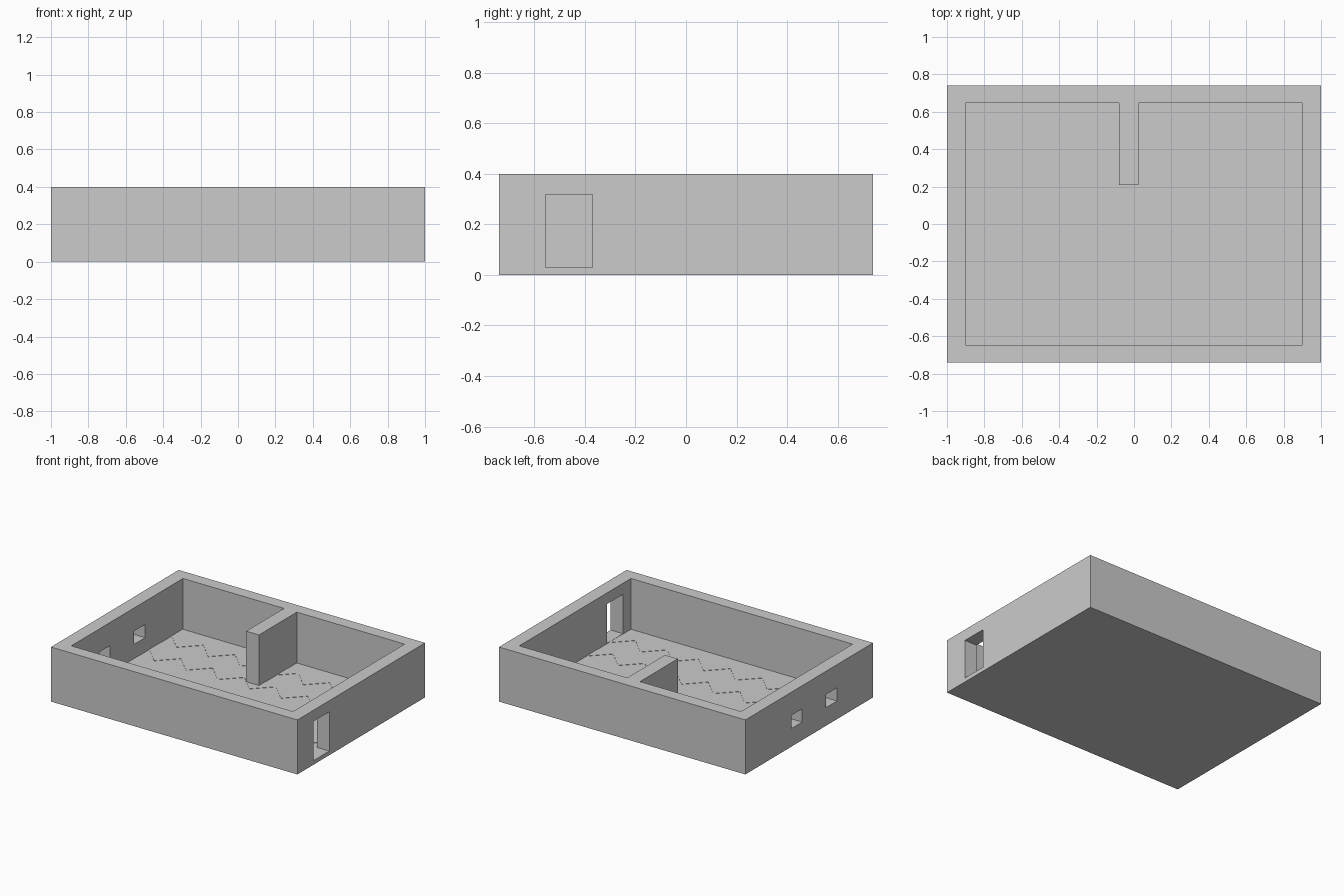
import bpy, bmesh

if "Cube" in bpy.data.objects:
    bpy.data.objects.remove(bpy.data.objects["Cube"])

HX, HY, H = 1.0, 0.74, 0.40        # outer half sizes and height
IX, IY, FLOOR = 0.9, 0.647, 0.027  # room half sizes and floor level


def prism(name, outline, z0, z1):
    """Closed solid from a flat outline extruded upwards."""
    bm = bmesh.new()
    face = bm.faces.new([bm.verts.new((x, y, z0)) for x, y in outline])
    top = bmesh.ops.extrude_face_region(bm, geom=[face])["geom"]
    bmesh.ops.translate(bm, vec=(0, 0, z1 - z0),
                        verts=[g for g in top if isinstance(g, bmesh.types.BMVert)])
    bmesh.ops.recalc_face_normals(bm, faces=bm.faces[:])
    mesh = bpy.data.meshes.new(name)
    bm.to_mesh(mesh)
    bm.free()
    obj = bpy.data.objects.new(name, mesh)
    bpy.context.collection.objects.link(obj)
    return obj


def rect(x0, x1, y0, y1):
    return [(x0, y0), (x1, y0), (x1, y1), (x0, y1)]


def cut(target, cutter):
    """Subtract the cutter, apply and remove it."""
    mod = target.modifiers.new("cut", 'BOOLEAN')
    mod.operation = 'DIFFERENCE'
    mod.solver = 'EXACT'
    mod.object = cutter
    bpy.context.view_layer.objects.active = target
    bpy.ops.object.modifier_apply(modifier=mod.name)
    bpy.data.objects.remove(cutter)


# Outer block, hollowed by a U-shaped room that leaves the partition standing
shell = prism("room_walls", rect(-HX, HX, -HY, HY), 0, H)
room = [(-IX, -IY), (IX, -IY), (IX, IY), (0.024, IY),
        (0.024, 0.209), (-0.08, 0.209), (-0.08, IY), (-IX, IY)]
cut(shell, prism("room_cutter", room, FLOOR, H + 0.2))

# Doorway in the right wall
cut(shell, prism("door_cutter", rect(0.85, 1.1, -0.555, -0.37), 0.03, 0.318))

# Two small windows in the left wall
for y in (-0.26, 0.145):
    cut(shell, prism("window_cutter", rect(-1.1, -0.85, y - 0.063, y + 0.063), 0.133, 0.23))

# Zigzag floor bands, slightly proud of the floor
light = bpy.data.materials.new("light_floor")
light.diffuse_color = (0.92, 0.92, 0.92, 1)
light.use_nodes = True
light.node_tree.nodes["Principled BSDF"].inputs["Base Color"].default_value = light.diffuse_color
WAVES, BANDS = 7, 5
step_x, step_y = IX / WAVES, IY / BANDS
for b in range(BANDS):
    peak = IY - 2 * b * step_y
    upper = [(-IX + i * step_x, peak - (i % 2) * step_y) for i in range(2 * WAVES + 1)]
    lower = [(x, y - step_y) for x, y in reversed(upper)]
    band = prism(f"floor_zigzag_{b + 1}", upper + lower, FLOOR - 0.005, FLOOR + 0.002)
    band.data.materials.append(light)
